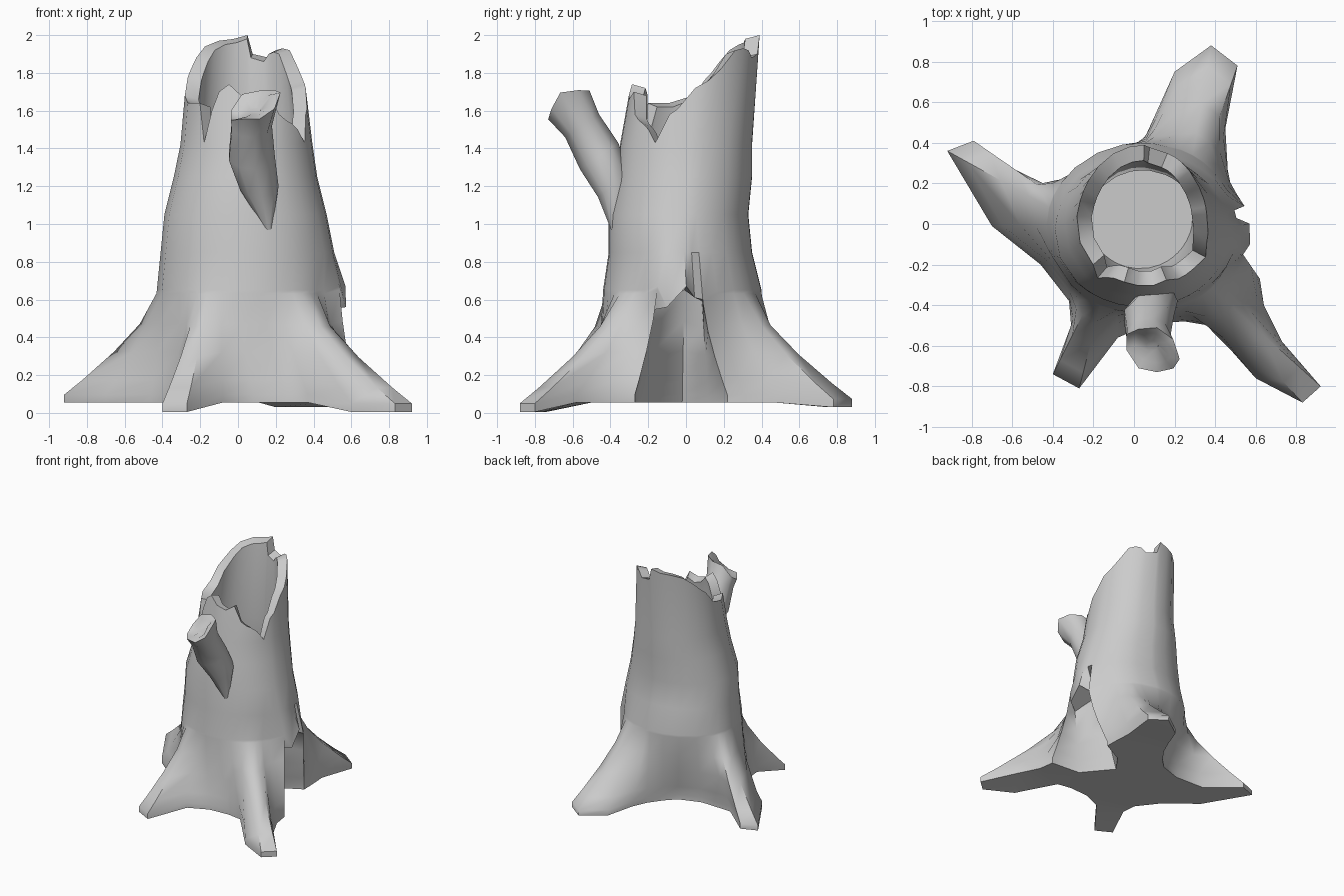
import bpy, bmesh, math
from mathutils import Vector

cube = bpy.data.objects.get("Cube")
if cube:
    bpy.data.objects.remove(cube, do_unlink=True)

bark = bpy.data.materials.new("grey_bark")
bark.use_nodes = True
GREY = (0.6, 0.6, 0.6, 1)
bark.diffuse_color = GREY
bark.node_tree.nodes["Principled BSDF"].inputs["Base Color"].default_value = GREY

# Trunk sections: height, centre x, centre y, radius x, radius y
SECTIONS = [(.65, .04, -.02, .47, .42), (.85, .05, -.03, .46, .38),
            (1.05, .04, -.04, .43, .37), (1.25, .04, -.01, .38, .36),
            (1.42, .045, 0, .35, .35), (1.7, .04, .03, .32, .33),
            (2, .04, .05, .30, .34)]

# Columns round the stump: angle, foot x, foot y, height of broken rim
COLUMNS = [
    (-18, .62, -.27, 1.58), (-11, .36, -.25, 1.61), (3, .17, -.02, 1.72),
    (9, .27, .12, 1.74), (15, .46, .22, 1.76), (26, .46, .3, 1.82),
    (40, .45, .47, 1.92), (50, .51, .78, 1.93), (58, .38, .88, 1.92),
    (66, .2, .75, 1.88), (83, .11, .55, 1.9), (88, .06, .44, 2),
    (102, -.02, .33, 1.98), (118, -.1, .25, 1.97), (135, -.28, .19, 1.94),
    (148, -.55, .2, 1.88), (158, -.79, .41, 1.82), (166, -.92, .36, 1.78),
    (178, -.7, -.01, 1.68), (200, -.46, -.2, 1.64), (222, -.32, -.38, 1.64),
    (230, -.31, -.5, 1.43), (237, -.4, -.74, 1.6), (244, -.27, -.81, 1.7),
    (254, -.08, -.56, 1.74), (266, .08, -.49, 1.68), (280, .25, -.48, 1.66),
    (292, .37, -.5, 1.7), (302, .6, -.76, 1.58), (309, .83, -.88, 1.55),
    (316, .92, -.8, 1.53), (323, .73, -.58, 1.5), (332, .64, -.4, 1.43)]
HOLLOW = {1, 2, 3}          # columns set back to form the opening between roots
# Ragged lip over the opening: push outward and lift of each column
LIP = {0: (.05, .02), 1: (.07, -.09), 2: (.06, .02), 3: (-.06, -.04), 4: (.05, -.05)}
WALL = .075
HOLLOW_FLOOR = 1.1


def trunk_point(angle, z, inset=0):
    """Point on the trunk wall at an angle and height."""
    for low, high in zip(SECTIONS, SECTIONS[1:]):
        if z <= high[0]:
            break
    t = (z - low[0]) / (high[0] - low[0])
    _, cx, cy, rx, ry = [a + (b - a) * t for a, b in zip(low, high)]
    a = math.radians(angle)
    return Vector((cx + (rx - inset) * math.cos(a), cy + (ry - inset) * math.sin(a), z))


def column_points(index, angle, fx, fy, rim):
    """One strip from the underside, up the bark, over the rim, down the hollow."""
    push, lift = LIP.get(index, (0, 0))
    top = trunk_point(angle, SECTIONS[0][0]) + Vector((push, 0, lift))
    ground = .005 if fy < -.6 else .03 if fy > .6 else .055
    foot = Vector((fx, fy, ground))
    points = []
    for u in (1, .93, .8, .55, .3, .03):
        spread = .5 + .5 * u if index in HOLLOW else min(1, u / .93) ** 1.4
        p = top.lerp(foot, spread)
        p.z = top.z + (foot.z - top.z) * u
        points.append(p)
    points.append(top)
    points += [trunk_point(angle, s[0]) for s in SECTIONS[1:5]]
    points.append(trunk_point(angle, rim))
    points.append(trunk_point(angle, rim - .02, WALL))
    points.append(trunk_point(angle, 1.35, WALL + .01))
    a = math.radians(angle)
    points.append(Vector((.03 + .26 * math.cos(a), .04 + .26 * math.sin(a), HOLLOW_FLOOR)))
    return points


def loft(name, strips, sharp):
    """Join a closed loop of strips into a capped smooth-shaded object."""
    bm = bmesh.new()
    grid = [[bm.verts.new(p) for p in strip] for strip in strips]
    for a, b in zip(grid, grid[1:] + grid[:1]):
        for j in range(len(a) - 1):
            bm.faces.new((a[j], b[j], b[j + 1], a[j + 1]))
    for end in (0, -1):
        bm.faces.new([strip[end] for strip in grid])
    bmesh.ops.recalc_face_normals(bm, faces=bm.faces)
    bmesh.ops.triangulate(bm, faces=[f for f in bm.faces if len(f.verts) > 4])
    mesh = bpy.data.meshes.new(name)
    bm.to_mesh(mesh)
    bm.free()
    mesh.materials.append(bark)
    obj = bpy.data.objects.new(name, mesh)
    bpy.context.collection.objects.link(obj)
    bpy.ops.object.select_all(action='DESELECT')
    obj.select_set(True)
    bpy.context.view_layer.objects.active = obj
    bpy.ops.object.shade_smooth_by_angle(angle=math.radians(sharp))


# Hollow trunk with spreading roots
loft("stump", [column_points(i, *c) for i, c in enumerate(COLUMNS)], 55)

# Broken branch stub: centre and radius of each section, ending in a sunken tip
SIDES = 9
BRANCH = [((.16, -.38, .98), .02), ((.11, -.38, 1.2), .105), ((.07, -.46, 1.36), .125),
          ((.07, -.55, 1.52), .11), ((.09, -.62, 1.63), .135), ((.09, -.61, 1.62), .09),
          ((.09, -.6, 1.6), .03)]
axis = Vector((0, -.55, .8)).normalized()
side = Vector((1, 0, 0))
across = axis.cross(side)
branch_strips = []
for i in range(SIDES):
    a = math.tau * i / SIDES
    strip = []
    for k, (centre, radius) in enumerate(BRANCH):
        p = Vector(centre) + radius * (side * math.cos(a) + across * math.sin(a))
        if k in (4, 5):     # splintered, slanting end
            p += axis * (.06 * math.cos(a) + .02 * math.cos(3 * a))
        strip.append(p)
    branch_strips.append(strip)
loft("branch_stub", branch_strips, 50)
